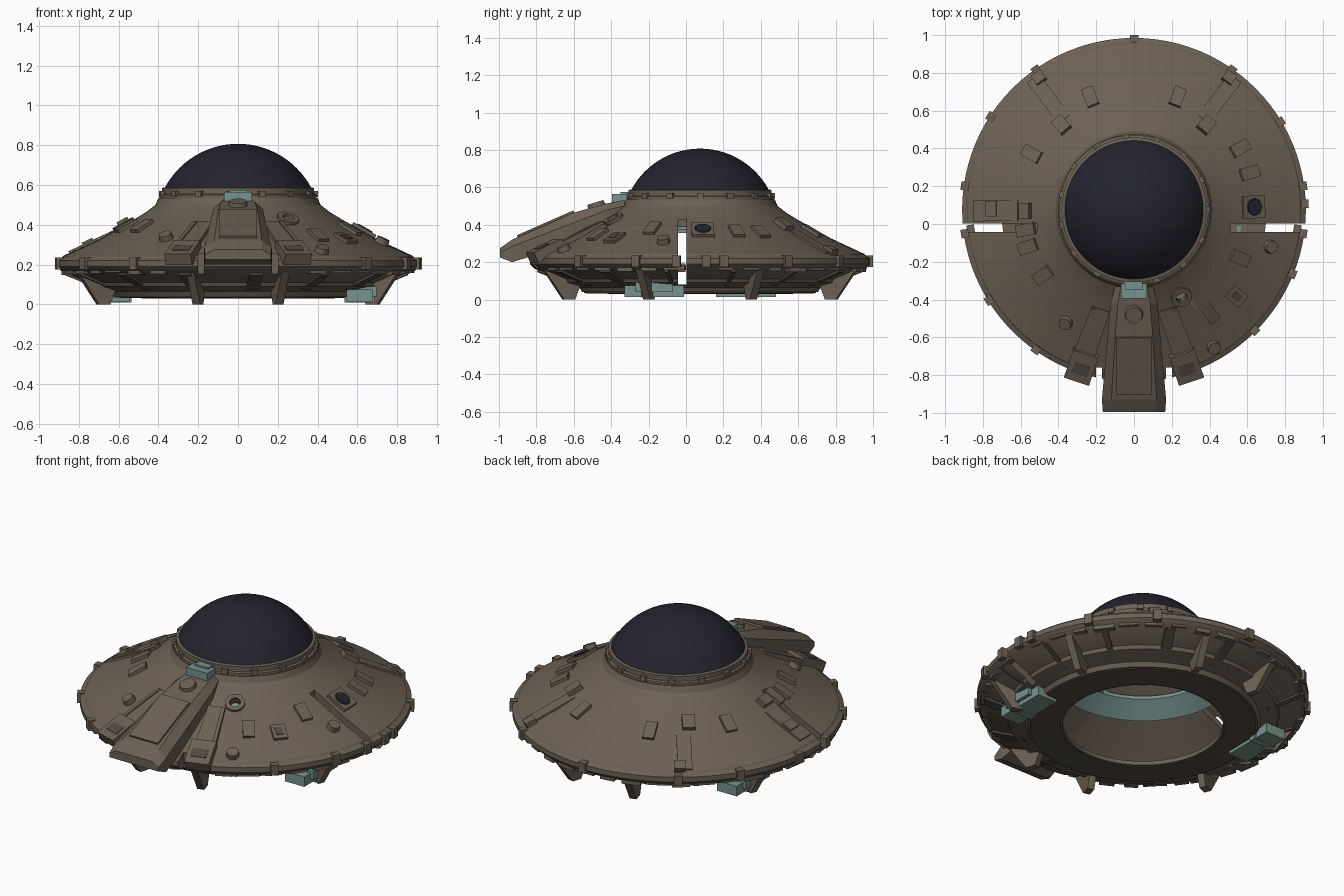
import bpy, bmesh, math, random
from mathutils import Matrix, Vector

if "Cube" in bpy.data.objects:
    bpy.data.objects.remove(bpy.data.objects["Cube"])
random.seed(4)
CENTRE = Vector((0, 0.075, 0))
HULL_R = 0.91


def material(name, rgb):
    m = bpy.data.materials.new(name)
    m.use_nodes = True
    m.diffuse_color = (*rgb, 1)
    bsdf = m.node_tree.nodes["Principled BSDF"]
    bsdf.inputs["Base Color"].default_value = (*rgb, 1)
    bsdf.inputs["Roughness"].default_value = 0.7
    return m


BROWN = material("hull brown", (0.15, 0.118, 0.088))
DARK = material("dark brown", (0.085, 0.07, 0.053))
TEAL = material("pale teal", (0.18, 0.29, 0.27))
NAVY = material("dome navy", (0.017, 0.017, 0.028))


def finish(name, bm, mat, smooth=False):
    bmesh.ops.recalc_face_normals(bm, faces=bm.faces)
    mesh = bpy.data.meshes.new(name)
    bm.to_mesh(mesh)
    bm.free()
    mesh.materials.append(mat)
    ob = bpy.data.objects.new(name, mesh)
    bpy.context.collection.objects.link(ob)
    if smooth:
        bpy.ops.object.select_all(action="DESELECT")
        bpy.context.view_layer.objects.active = ob
        ob.select_set(True)
        bpy.ops.object.shade_smooth_by_angle(angle=math.radians(25))
    return ob


def revolve(name, profile, mat, closed=True, steps=96):
    """Spin an (r, z) profile round the saucer axis."""
    bm = bmesh.new()
    verts = [bm.verts.new((r, 0, z)) for r, z in profile]
    edges = [bm.edges.new(p) for p in zip(verts, verts[1:])]
    if closed:
        edges.append(bm.edges.new((verts[-1], verts[0])))
    bmesh.ops.spin(bm, geom=verts + edges, cent=(0, 0, 0), axis=(0, 0, 1),
                   angle=math.tau, steps=steps, use_duplicate=False)
    bmesh.ops.remove_doubles(bm, verts=bm.verts, dist=0.0005)
    bmesh.ops.translate(bm, verts=bm.verts, vec=CENTRE)
    return finish(name, bm, mat, True)


# Saucer shell, hollow with an open underside
upper = [(0.4, 0.535), (0.415, 0.50), (0.46, 0.465), (0.52, 0.428), (0.7, 0.327), (0.88, 0.243)]
rim = [(0.885, 0.235), (HULL_R, 0.22), (HULL_R, 0.19), (0.885, 0.165)]
lower = [(0.75, 0.11), (0.74, 0.09), (0.645, 0.065), (0.63, 0.04), (0.44, 0.035)]
inside = [(0.44, 0.06), (0.62, 0.08), (0.82, 0.2), (0.68, 0.3), (0.5, 0.4), (0.37, 0.5), (0.36, 0.535)]
hull = revolve("saucer_hull", upper + rim + lower + inside, BROWN)


def surface(r):
    """Height and downward tilt of the upper hull at radius r."""
    pts = upper + rim[:2]
    for (r0, z0), (r1, z1) in zip(pts, pts[1:]):
        if r <= r1:
            return z0 + (z1 - z0) * (r - r0) / (r1 - r0), math.atan2(z0 - z1, r1 - r0)
    return pts[-1][1], 0.4


def on_hull(x, y, lift=0.0):
    """Frame on the upper hull: local x points outward, local z off the skin."""
    d = Vector((x, y, 0)) - CENTRE
    z, tilt = surface(d.length)
    return (Matrix.Translation((x, y, z)) @ Matrix.Rotation(math.atan2(d.y, d.x), 4, "Z")
            @ Matrix.Rotation(tilt, 4, "Y") @ Matrix.Translation((0, 0, lift)))


def around(angle, r, z):
    """Frame at a polar position, local x pointing outward."""
    return (Matrix.Translation(CENTRE) @ Matrix.Rotation(math.radians(angle), 4, "Z")
            @ Matrix.Translation((r, 0, z)))


def boxes(name, items, mat):
    """One object from many (frame, size) boxes."""
    bm = bmesh.new()
    for frame, size in items:
        bmesh.ops.create_cube(bm, size=1, matrix=frame @ Matrix.Diagonal((*size, 1)))
    return finish(name, bm, mat)


def discs(name, items, mat, sides=16):
    """One object from many (frame, radius, height) short cylinders."""
    bm = bmesh.new()
    for frame, r, h in items:
        bmesh.ops.create_cone(bm, cap_ends=True, segments=sides, radius1=r,
                              radius2=r * 0.88, depth=h, matrix=frame)
    return finish(name, bm, mat, True)


def cut(target, cutter):
    mod = target.modifiers.new("cut", "BOOLEAN")
    mod.operation, mod.solver, mod.object = "DIFFERENCE", "EXACT", cutter
    cutter.hide_render = True
    bpy.context.view_layer.objects.active = target
    bpy.ops.object.modifier_apply(modifier=mod.name)
    bpy.data.objects.remove(cutter)


# Side slots, nose gaps and the round port
T = Matrix.Translation
cut(hull, boxes("slot_cutter", [(T((s * 0.76, -0.02, 0.28)), (0.5, 0.045, 0.4)) for s in (-1, 1)]
                + [(T((s * 0.185, -0.82, 0.2)), (0.03, 0.12, 0.3)) for s in (-1, 1)], DARK))
cut(hull, discs("port_cutter", [(on_hull(0.25, -0.385), 0.03, 0.15)], DARK))

# Glass dome
base, height = 0.37, 0.225
R = (base ** 2 + height ** 2) / (2 * height)
sweep = math.asin(base / R)
arc = [(R * math.sin(sweep * i / 14), 0.807 - R + R * math.cos(sweep * i / 14)) for i in range(15)]
revolve("dome", arc, NAVY, closed=False)

# Collar rings under the dome, hull seams and the teal lining
revolve("dome_collar", [(0.36, 0.53), (0.395, 0.53), (0.395, 0.55), (0.383, 0.555),
                        (0.383, 0.585), (0.36, 0.59)], BROWN)
revolve("underside_ring", [(0.45, 0.036), (0.45, 0.03), (0.62, 0.034), (0.62, 0.041)], DARK)
revolve("inner_lining", [(0.41, 0.455), (0.51, 0.375), (0.51, 0.355), (0.41, 0.435)], TEAL)
boxes("collar_clips", [(around(a, 0.39, 0.555), (0.025, 0.035, 0.03)) for a in range(0, 360, 24)], BROWN)

# Rim clips and plating strips
rim_angles = [2, 8, 31, 55, 90, 125, 147, 172, 188, 212, 235, 315, 338, 352]
boxes("rim_clips", [(around(a, HULL_R - 0.005, 0.205), (0.04, 0.045, 0.06)) for a in rim_angles], BROWN)
plates = []
for a in range(0, 360, 9):
    if not 245 < a < 295 and a % 180 > 5:
        plates.append((around(a, 0.87, 0.17), (0.04, random.uniform(0.07, 0.12), random.uniform(0.02, 0.05))))
boxes("rim_underplates", plates, BROWN)
boxes("underside_ribs", [(around(a, 0.775, 0.122) @ Matrix.Rotation(-0.38, 4, "Y"),
                          (0.2, random.uniform(0.02, 0.07), 0.025)) for a in range(12, 360, 24)], DARK)

# Rectangular hull panels
spots = [(0.23, 0.67), (-0.23, 0.67), (0.61, 0.27), (0.56, 0.4), (-0.54, 0.37), (-0.56, -0.12),
         (-0.48, -0.27), (0.56, -0.18), (0.4, -0.47), (-0.57, -0.03)]
boxes("hull_panels", [(on_hull(x, y, 0.006), (0.11, 0.065, 0.022)) for x, y in spots], BROWN)

# Knobs and hatches
discs("hull_knobs", [(on_hull(x, y, 0.012), 0.037, 0.035) for x, y in
                     ((-0.36, -0.52), (0.42, -0.65), (0.72, -0.12))], BROWN)
bm = bmesh.new()
for r, z in ((0.055, -0.01), (0.055, 0.015), (0.03, 0.015), (0.03, -0.01)):
    bmesh.ops.create_circle(bm, segments=24, radius=r, matrix=on_hull(0.25, -0.385, z))
bm.verts.ensure_lookup_table()
for ring in range(4):
    for i in range(24):
        a, b = ring * 24, (ring + 1) % 4 * 24
        j = (i + 1) % 24
        bm.faces.new([bm.verts[k] for k in (a + i, a + j, b + j, b + i)])
finish("port_ring", bm, BROWN, True)
boxes("hatch_plates", [(on_hull(0.63, 0.09, 0.004), (0.13, 0.12, 0.024)),
                       (on_hull(0.54, -0.38, 0.004), (0.1, 0.08, 0.026))], BROWN)
discs("hatch_window", [(on_hull(0.63, 0.09, 0.018), 0.046, 0.008)], NAVY, 24)
boxes("hatch_recess", [(on_hull(0.54, -0.38, 0.018), (0.05, 0.04, 0.006))], DARK)

# Radial service strips at the back and beside the right slot
strips = []
for s in (-1, 1):
    strips += [(on_hull(s * 0.45, 0.66, 0.0), (0.3, 0.08, 0.02)),
               (on_hull(s * 0.38, 0.52, 0.01), (0.09, 0.07, 0.035)),
               (on_hull(s * 0.5, 0.77, 0.01), (0.06, 0.06, 0.035))]
strips += [(on_hull(-0.73, 0.07, 0.0), (0.26, 0.11, 0.02)), (on_hull(-0.75, 0.08, 0.008), (0.06, 0.08, 0.025)),
           (on_hull(-0.57, 0.07, 0.012), (0.06, 0.08, 0.035))]
boxes("service_strips", strips, BROWN)

# Lofted nose block
sections = [(-0.995, 0.165, 0.12, 0.225, 0.25, 0.275), (-0.93, 0.17, 0.12, 0.2, 0.285, 0.32),
            (-0.6, 0.14, 0.1, 0.3, 0.41, 0.465), (-0.42, 0.125, 0.085, 0.4, 0.48, 0.515),
            (-0.33, 0.1, 0.07, 0.44, 0.5, 0.53)]
bm = bmesh.new()
loops = []
for y, w, t, zb, zm, zt in sections:
    loops.append([bm.verts.new((x, y, z)) for x, z in
                  ((-w, zb), (-w, zm), (-t, zt), (t, zt), (w, zm), (w, zb))])
for a, b in zip(loops, loops[1:]):
    for i in range(6):
        j = (i + 1) % 6
        bm.faces.new((a[i], a[j], b[j], b[i]))
bm.faces.new(loops[0])
bm.faces.new(loops[-1])
finish("nose_block", bm, BROWN)
slope = Matrix.Rotation(math.atan2(0.145, 0.33), 4, "X")
boxes("nose_cover", [(T((0, -0.75, 0.402)) @ slope, (0.19, 0.33, 0.018))], BROWN)
discs("nose_knob", [(T((0, -0.48, 0.505)) @ Matrix.Rotation(0.3, 4, "X"), 0.05, 0.03)], BROWN, 20)
boxes("nose_latch", [(T((0, -0.355, 0.535)), (0.14, 0.08, 0.06)),
                     (T((0, -0.32, 0.55)), (0.09, 0.06, 0.05))], TEAL)

# Consoles and rails flanking the nose
rails, consoles, recesses = [], [], []
for s in (-1, 1):
    rails += [(on_hull(s * 0.225, -0.6, 0.005), (0.36, 0.10, 0.03)),
              (on_hull(s * 0.27, -0.58, 0.005), (0.34, 0.02, 0.045))]
    consoles.append((on_hull(s * 0.275, -0.745, 0.012), (0.17, 0.14, 0.06)))
    recesses.append((on_hull(s * 0.275, -0.755, 0.042), (0.06, 0.09, 0.006)))
boxes("nose_rails", rails, BROWN)
boxes("nose_consoles", consoles, BROWN)
boxes("console_recesses", recesses, DARK)

# Landing fins: tapered blades under the rim
bm = bmesh.new()
for a in (-22, 22, 74, 106, 158, 202, 254, 286):
    outline = [(0.66, 0.1), (0.7, 0.0), (0.76, 0.0), (0.87, 0.16), (0.7, 0.13)]
    sides = [[bm.verts.new(around(a, 0, 0) @ Vector((r, w, z))) for r, z in outline] for w in (-0.02, 0.02)]
    for side in sides:
        bm.faces.new(side)
    for i in range(5):
        j = (i + 1) % 5
        bm.faces.new((sides[0][i], sides[0][j], sides[1][j], sides[1][i]))
finish("landing_fins", bm, BROWN)

# Teal pods under each flank, turned half a circle from one another
pods = []
for half in (0, 180):
    turn = Matrix.Rotation(math.radians(half), 4, "Z")
    frame = T(CENTRE) @ turn @ T((0.61, -0.245, 0.045))
    pods += [(frame, (0.13, 0.32, 0.06)), (frame @ T((0.02, 0, 0.02)), (0.13, 0.2, 0.05)),
             (frame @ T((0, -0.05, -0.005)), (0.15, 0.04, 0.06))]
boxes("flank_pods", pods, TEAL)
